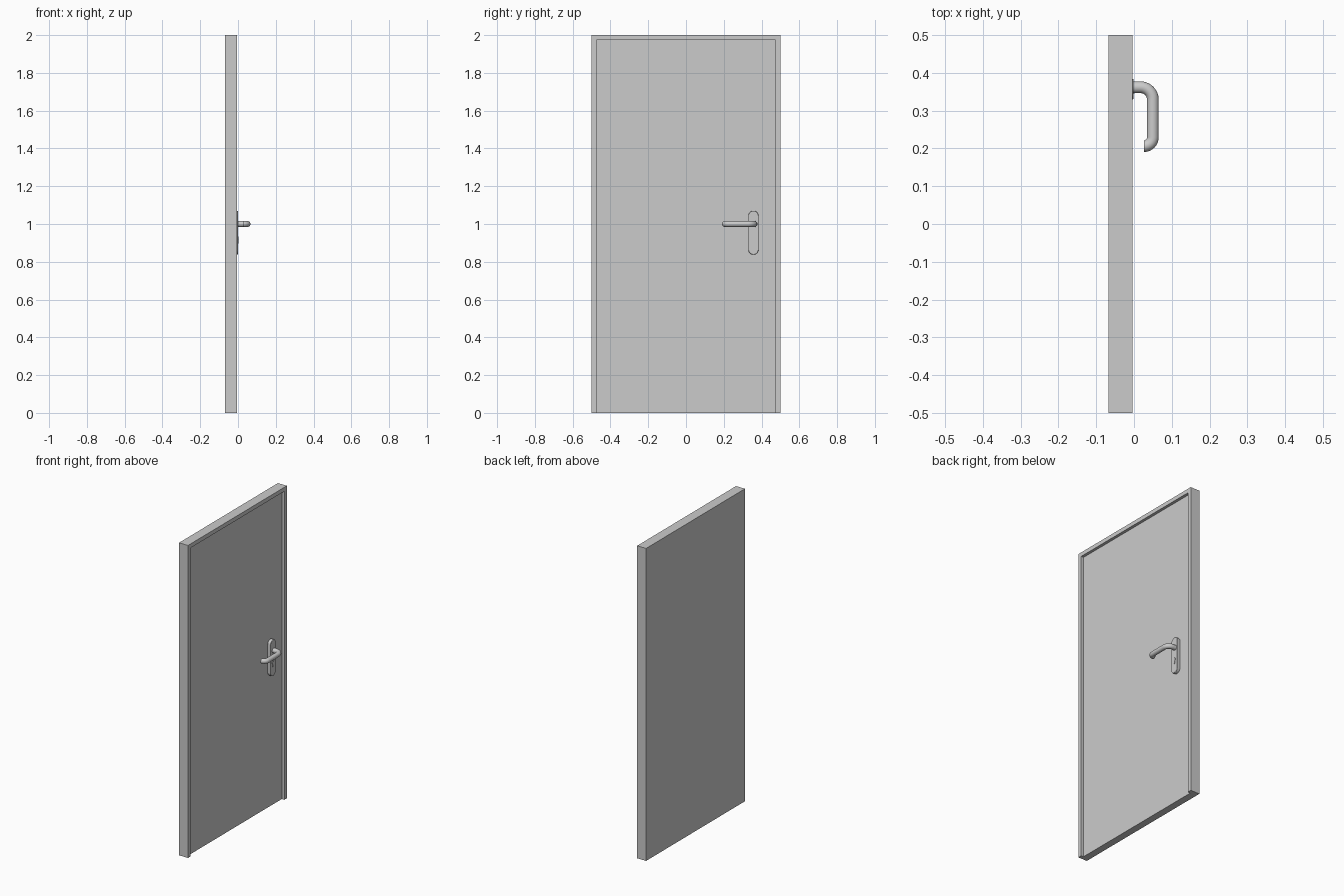
import bpy, bmesh, math
from mathutils import Vector

if "Cube" in bpy.data.objects:
    bpy.data.objects.remove(bpy.data.objects["Cube"])

BACK, FRONT, PANEL = -0.0675, -0.004, -0.022   # depth planes along x
LIP = 0.026                                    # visible width of the frame


def extrude_x(name, outline, x0, x1, bevel=0.0):
    """Solid from a (y, z) outline, pushed along x."""
    bm = bmesh.new()
    face = bm.faces.new([bm.verts.new((x0, y, z)) for y, z in outline])
    out = bmesh.ops.extrude_face_region(bm, geom=[face])
    moved = [v for v in out["geom"] if isinstance(v, bmesh.types.BMVert)]
    bmesh.ops.translate(bm, vec=(x1 - x0, 0, 0), verts=moved)
    bmesh.ops.recalc_face_normals(bm, faces=bm.faces)
    me = bpy.data.meshes.new(name)
    bm.to_mesh(me)
    bm.free()
    ob = bpy.data.objects.new(name, me)
    bpy.context.collection.objects.link(ob)
    if bevel:
        mod = ob.modifiers.new("edge", "BEVEL")
        mod.width, mod.segments = bevel, 2
        mod.limit_method, mod.angle_limit = "ANGLE", math.radians(60)
    return ob


def arc(cy, cz, r, a0, a1, n=10):
    return [(cy + r * math.cos(math.radians(a0 + (a1 - a0) * i / n)),
             cz + r * math.sin(math.radians(a0 + (a1 - a0) * i / n))) for i in range(n + 1)]


def smooth(ob):
    bpy.ops.object.select_all(action="DESELECT")
    ob.select_set(True)
    bpy.context.view_layer.objects.active = ob
    bpy.ops.object.shade_smooth_by_angle(angle=math.radians(35))


# Three-sided frame, open at the floor
i = 0.5 - LIP
extrude_x("door_frame", [(-0.5, 0), (-0.5, 2), (0.5, 2), (0.5, 0),
                         (i, 0), (i, 2 - LIP), (-i, 2 - LIP), (-i, 0)], BACK, FRONT)

# Recessed leaf, flush with the back of the frame
extrude_x("door_leaf", [(-i, 0), (i, 0), (i, 2 - LIP), (-i, 2 - LIP)], BACK, PANEL)

# Handle plate with rounded ends
py, pr = 0.357, 0.027
plate = extrude_x("handle_plate", arc(py, 1.07 - pr, pr, 0, 180, 16)
                  + arc(py, 0.838 + pr, pr, 180, 360, 16), PANEL, -0.001, 0.002)
smooth(plate)

# Lock cylinder: round top with a narrow rounded tail
lock = extrude_x("lock_cylinder", arc(py, 0.924, 0.011, -57, 237, 16)
                 + arc(py, 0.902, 0.006, 180, 360, 8), -0.003, 0.0015)
smooth(lock)

# Lever handle: a round bar swept along a bent path in the x-y plane
path = ([(-0.004, 0.362)] + arc(0.017, 0.329, 0.033, 90, 0, 10)
        + arc(0.026, 0.230, 0.024, 0, -90, 10))
r, sides = 0.0155, 20
bm = bmesh.new()
rings = []
for k, (x, y) in enumerate(path):
    a, b = path[max(k - 1, 0)], path[min(k + 1, len(path) - 1)]
    t = Vector((b[0] - a[0], b[1] - a[1], 0)).normalized()
    if k == 0 or k == len(path) - 1:            # square-cut ends
        t = Vector((1 if k == 0 else -1, 0, 0))
    side = Vector((-t.y, t.x, 0))
    rings.append([bm.verts.new(Vector((x, y, 1.0))
                  + side * r * math.cos(2 * math.pi * s / sides)
                  + Vector((0, 0, r * math.sin(2 * math.pi * s / sides))))
                  for s in range(sides)])
for A, B in zip(rings, rings[1:]):
    for s in range(sides):
        n = (s + 1) % sides
        bm.faces.new((A[s], A[n], B[n], B[s]))
bm.faces.new(rings[0])
bm.faces.new(rings[-1])
bmesh.ops.recalc_face_normals(bm, faces=bm.faces)
me = bpy.data.meshes.new("lever_handle")
bm.to_mesh(me)
bm.free()
lever = bpy.data.objects.new("lever_handle", me)
bpy.context.collection.objects.link(lever)
smooth(lever)
